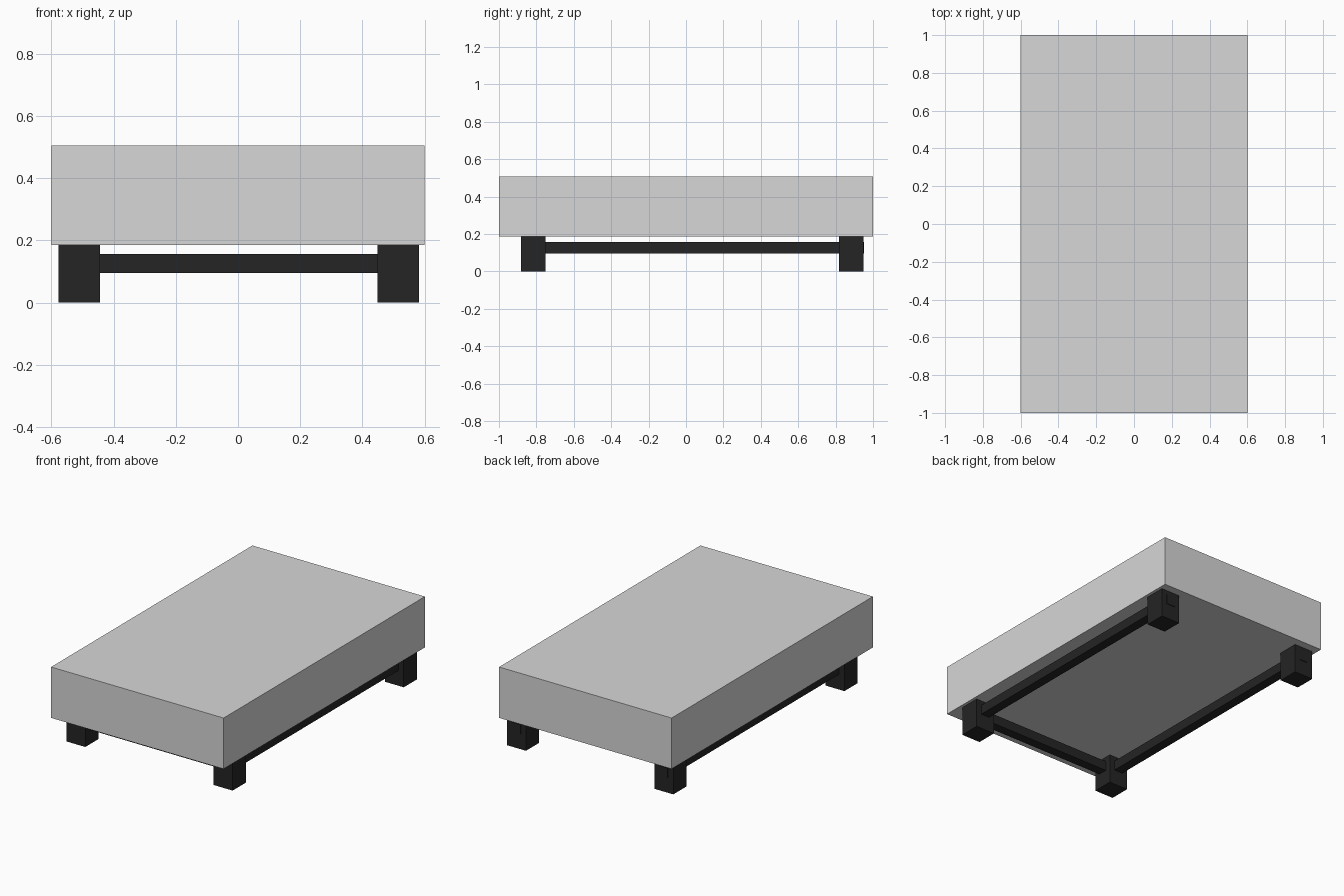
import bpy, bmesh
from mathutils import Vector

if "Cube" in bpy.data.objects:
    bpy.data.objects.remove(bpy.data.objects["Cube"])


def material(name, value):
    m = bpy.data.materials.new(name)
    m.diffuse_color = (value, value, value, 1.0)
    m.use_nodes = True
    m.node_tree.nodes["Principled BSDF"].inputs["Base Color"].default_value = m.diffuse_color
    return m


GREY = material("light grey", 0.68)
BLACK = material("soft black", 0.018)


def box(name, lo, hi, mat):
    """Axis-aligned box between two corners."""
    lo, hi = Vector(lo), Vector(hi)
    bm = bmesh.new()
    bmesh.ops.create_cube(bm, size=1.0)
    for v in bm.verts:
        v.co = Vector((v.co[i] + 0.5) * (hi[i] - lo[i]) + lo[i] for i in range(3))
    me = bpy.data.meshes.new(name)
    bm.to_mesh(me)
    bm.free()
    me.materials.append(mat)
    ob = bpy.data.objects.new(name, me)
    bpy.context.collection.objects.link(ob)
    return ob


# Mattress block
box("mattress", (-0.6, -1.0, 0.186), (0.6, 1.0, 0.506), GREY)

# Four square legs, set slightly towards the back
LEG_X = {"left": -0.51, "right": 0.515}
LEG_Y = {"front": -0.817, "back": 0.883}
H = 0.066
for sx, x in LEG_X.items():
    for sy, y in LEG_Y.items():
        box(f"{sy}_{sx}_leg", (x - H, y - H, 0.0), (x + H, y + H, 0.186), BLACK)
    # Side rail, its end just showing through the back leg
    box(f"{sx}_rail", (x - 0.03, -0.84, 0.096), (x + 0.03, 0.953, 0.157), BLACK)

# Front cross rail (the back is open)
box("front_rail", (LEG_X["left"], -0.847, 0.096), (LEG_X["right"], -0.787, 0.157), BLACK)
